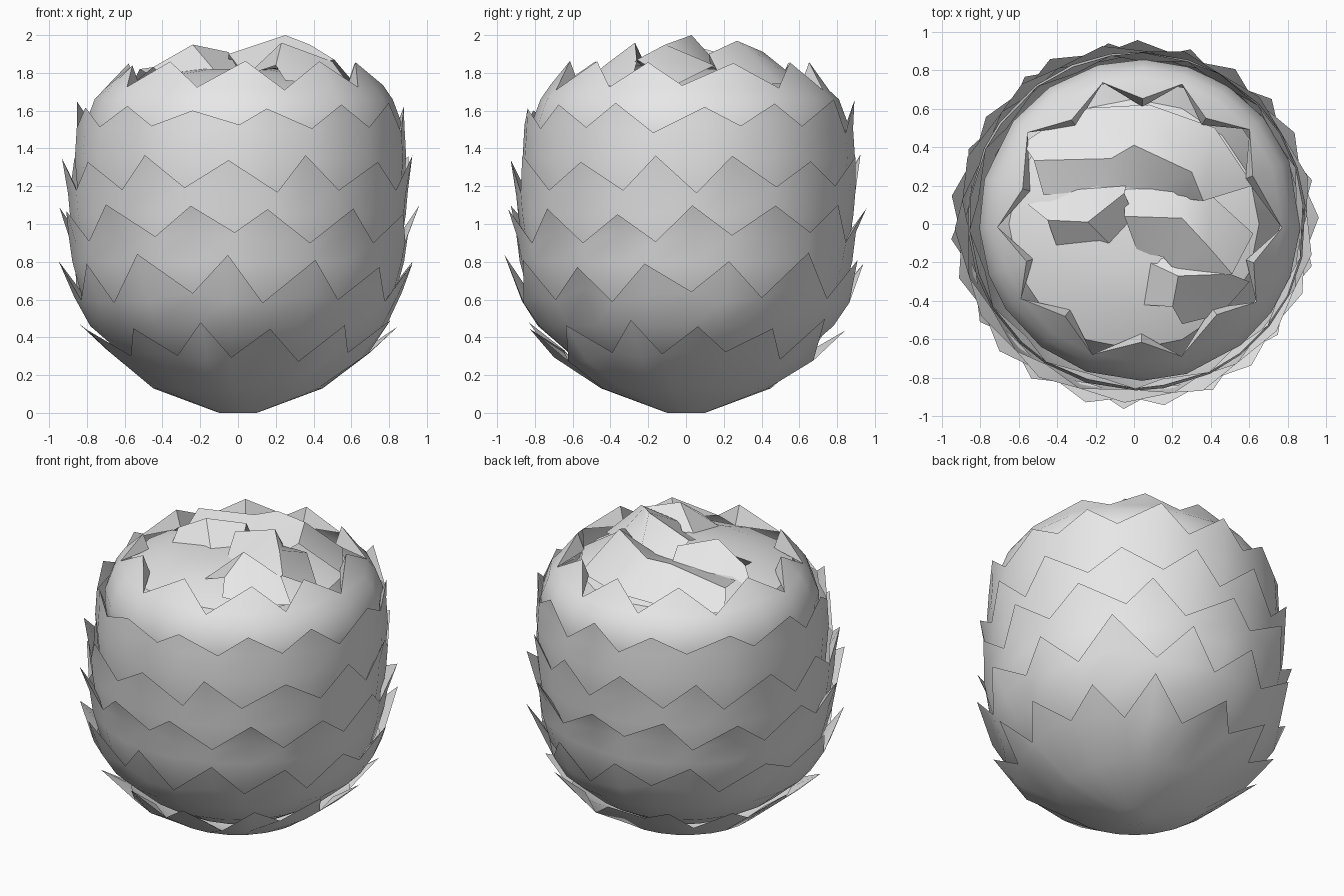
import bpy, bmesh, math, random

random.seed(4)
cube = bpy.data.objects.get("Cube")
if cube:
    bpy.data.objects.remove(cube)

mat = bpy.data.materials.new("pale grey")
mat.use_nodes = True
colour = (0.8, 0.8, 0.8, 1)
mat.diffuse_color = colour
mat.node_tree.nodes["Principled BSDF"].inputs["Base Color"].default_value = colour


def finish(bm, name):
    mesh = bpy.data.meshes.new(name)
    bm.to_mesh(mesh)
    bm.free()
    obj = bpy.data.objects.new(name, mesh)
    bpy.context.collection.objects.link(obj)
    mesh.materials.append(mat)
    bpy.ops.object.select_all(action='DESELECT')
    obj.select_set(True)
    bpy.context.view_layer.objects.active = obj
    bpy.ops.object.shade_smooth_by_angle(angle=math.radians(40))


def leaf_ring(name, teeth, phase, profile, tip, jitter=0.03, centre=(0, 0), fold=0.04):
    """Cup of joined leaves: lathed profile (r, z) up to the notches, then folded tips."""
    bm = bmesh.new()
    n = teeth * 2
    angles = [phase + math.tau * (i + random.uniform(-.2, .2)) / n for i in range(n)]

    def vert(a, r, z):
        return bm.verts.new((centre[0] + r * math.cos(a), centre[1] + r * math.sin(a), z))

    rows = [[vert(a, r, z) for a in angles] for r, z in profile[:-1]]
    r, z = profile[-1]
    rows.append([vert(a, r, z + random.uniform(-jitter, jitter)) for a in angles])
    for low, high in zip(rows, rows[1:]):
        for i in range(n):
            j = (i + 1) % n
            bm.faces.new((low[i], low[j], high[j], high[i]))
    if profile[0][0] < 0.2:
        bm.faces.new(rows[0][::-1])
    # Pointed tips with an inner face turned back towards the next ring
    rim = rows[-1]
    for i in range(0, n, 2):
        before, after = rim[i - 1], rim[(i + 1) % n]
        s = random.uniform(-jitter, jitter)
        point = vert(angles[i], tip[0] + s * 0.3, tip[1] + s)
        inner = vert(angles[i], r - fold, z + 0.02)
        bm.faces.new((before, rim[i], point))
        bm.faces.new((rim[i], after, point))
        bm.faces.new((before, point, inner))
        bm.faces.new((point, after, inner))
    finish(bm, name)


def crown_fold(name, *lines):
    """Creased crown leaf: strips between its outer foot, rim and inner foot."""
    bm = bmesh.new()
    rows = [[bm.verts.new(p) for p in line] for line in lines]
    for a, b in zip(rows, rows[1:]):
        for i in range(len(a) - 1):
            bm.faces.new((a[i], b[i], b[i + 1], a[i + 1]))
    finish(bm, name)


# Overlapping rings of leaves, from the base upwards
leaf_ring("base_leaves", 13, 0.1,
          [(0.1, 0), (0.45, 0.13), (0.7, 0.31)], (0.85, 0.46), 0.04)
leaf_ring("lower_leaves", 13, 0.28,
          [(0.38, 0.17), (0.6, 0.3), (0.785, 0.46), (0.87, 0.62)], (0.955, 0.81), 0.04)
leaf_ring("lower_middle_leaves", 13, 0.06,
          [(0.72, 0.45), (0.83, 0.62), (0.88, 0.8), (0.9, 0.93)], (0.955, 1.08), 0.03)
leaf_ring("middle_leaves", 13, 0.31,
          [(0.8, 0.65), (0.86, 0.85), (0.89, 1.05), (0.9, 1.18)], (0.93, 1.34), 0.03)
leaf_ring("upper_middle_leaves", 13, 0.07,
          [(0.81, 0.9), (0.86, 1.1), (0.88, 1.35), (0.87, 1.5)], (0.87, 1.63), 0.03,
          (0.015, 0.015))
leaf_ring("upper_leaves", 10, -math.pi / 2,
          [(0.78, 1.25), (0.835, 1.42), (0.835, 1.54), (0.79, 1.66), (0.74, 1.72)],
          (0.63, 1.85), 0.015, (0.03, 0.02), 0.15)

# Closed dome under the crown
bm = bmesh.new()
rings = [[bm.verts.new((r * math.cos(math.tau * i / 16), r * math.sin(math.tau * i / 16), z))
          for i in range(16)] for r, z in ((0.76, 1.5), (0.65, 1.71), (0.45, 1.79), (0.2, 1.82))]
for a, b in zip(rings, rings[1:]):
    for i in range(16):
        j = (i + 1) % 16
        bm.faces.new((a[i], a[j], b[j], b[i]))
bm.faces.new(rings[-1])
finish(bm, "crown_core")

# Creased leaves folded over the top
crown_fold("top_leaf_back",
           [(-.58, .42, 1.7), (-.3, .6, 1.73), (.08, .62, 1.74), (.42, .5, 1.74), (.62, .2, 1.74)],
           [(-.52, .33, 1.82), (-.12, .34, 1.88), (0, .41, 1.91), (.3, .27, 1.97), (.36, .12, 1.9)],
           [(-.47, .15, 1.79), (-.15, .18, 1.81), (-.03, .19, 1.82), (.1, .17, 1.82), (.27, .13, 1.83)])
crown_fold("top_leaf_right",
           [(-.05, .19, 1.81), (.2, .19, 1.82), (.4, .15, 1.84), (.62, -.05, 1.74)],
           [(-.05, .04, 1.9), (.25, .03, 2), (.38, -.11, 1.95), (.51, -.26, 1.87)],
           [(.02, -.15, 1.81), (.15, -.17, 1.83), (.22, -.25, 1.84), (.3, -.3, 1.82)])
crown_fold("top_leaf_left",
           [(-.55, .1, 1.75), (-.3, .18, 1.8), (-.04, .2, 1.82)],
           [(-.45, .02, 1.83), (-.24, .01, 1.95), (-.05, .16, 1.91)],
           [(-.4, -.12, 1.79), (-.13, -.1, 1.82), (0, .04, 1.82)])
crown_fold("top_leaf_front",
           [(.6, -.3, 1.72), (.45, -.47, 1.74), (.25, -.52, 1.76)],
           [(.5, -.26, 1.86), (.23, -.27, 1.96), (.2, -.43, 1.84)],
           [(.4, -.1, 1.84), (.08, -.2, 1.81), (.05, -.42, 1.79)])
